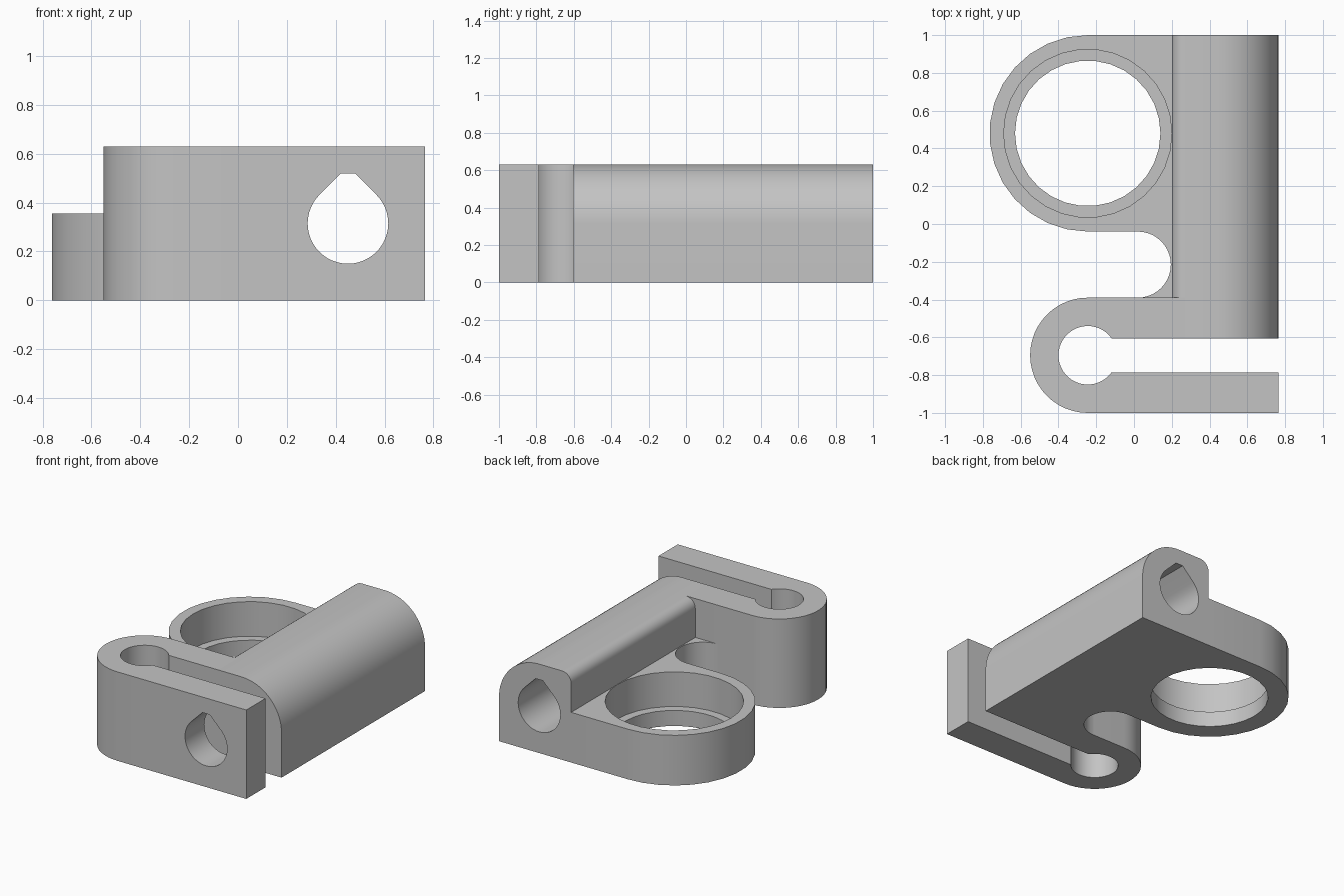
import bpy
import bmesh
from math import cos, sin, radians, sqrt
from mathutils import Matrix

cube = bpy.data.objects.get("Cube")
if cube:
    bpy.data.objects.remove(cube, do_unlink=True)

grey = bpy.data.materials.new("plain grey")
grey.use_nodes = True
colour = (0.55, 0.55, 0.55, 1)
grey.diffuse_color = colour
grey.node_tree.nodes["Principled BSDF"].inputs["Base Color"].default_value = colour


def arc(cx, cy, r, start, end, steps):
    """Points on an arc, angles in degrees."""
    angles = [radians(start + (end - start) * i / steps) for i in range(steps + 1)]
    return [(cx + r * cos(a), cy + r * sin(a)) for a in angles]


def circle(cx, cy, r, steps):
    return arc(cx, cy, r, 0, 360, steps)[:-1]


def prism(name, loops, low, high, along_y=False):
    """Extrude an outline with optional holes along z, or an xz profile along y."""
    curve = bpy.data.curves.new(name, 'CURVE')
    curve.dimensions = '2D'
    curve.fill_mode = 'BOTH'
    curve.extrude = (high - low) / 2
    for loop in loops:
        spline = curve.splines.new('POLY')
        spline.points.add(len(loop) - 1)
        for point, (u, v) in zip(spline.points, loop):
            point.co = (u, v, 0, 1)
        spline.use_cyclic_u = True
    temp = bpy.data.objects.new(name + " outline", curve)
    bpy.context.collection.objects.link(temp)
    graph = bpy.context.evaluated_depsgraph_get()
    mesh = bpy.data.meshes.new_from_object(temp.evaluated_get(graph))
    bpy.data.objects.remove(temp, do_unlink=True)
    middle = (low + high) / 2
    if along_y:
        mesh.transform(Matrix.Translation((0, middle, 0)) @ Matrix.Rotation(radians(90), 4, 'X'))
    else:
        mesh.transform(Matrix.Translation((0, 0, middle)))
    bm = bmesh.new()
    bm.from_mesh(mesh)
    bmesh.ops.remove_doubles(bm, verts=bm.verts, dist=0.0001)
    bmesh.ops.recalc_face_normals(bm, faces=bm.faces)
    bm.to_mesh(mesh)
    bm.free()
    mesh.materials.clear()
    mesh.materials.append(grey)
    obj = bpy.data.objects.new(name, mesh)
    bpy.context.collection.objects.link(obj)
    bpy.ops.object.select_all(action='DESELECT')
    obj.select_set(True)
    bpy.context.view_layer.objects.active = obj
    bpy.ops.object.shade_smooth_by_angle(angle=radians(30))
    return obj


TOP, PLATE_TOP = 0.63, 0.355
SIDE, END = 0.2, 0.765          # bar side faces in x
ROD_X, ROD_Z, ROD_R = 0.45, 0.315, 0.165
BACK_X = -0.245                 # centre line of ring and clamp bend

# Teardrop rod hole with a flat tip
tip = 0.52
half_tip = ROD_R * sqrt(2) - (tip - ROD_Z)
teardrop = arc(ROD_X, ROD_Z, ROD_R, 135, 405, 36)
teardrop += [(ROD_X + half_tip, tip), (ROD_X - half_tip, tip)]

# Rod bar, rounded on its outer top edge
bar = [(SIDE, 0), (END, 0)]
bar += arc(ROD_X, ROD_Z, END - ROD_X, 0, 90, 20)
bar += arc(SIDE + 0.07, TOP - 0.07, 0.07, 90, 180, 6)
prism("rod_bar", [bar, teardrop], -0.605, 1.0, along_y=True)

# Bearing plate with a round relief notch beside the clamp
ring_y = 0.48
plate = arc(BACK_X, ring_y, 0.52, 90, 270, 15)
plate += arc(0.02, -0.215, 0.175, 90, -90, 20)
plate += [(SIDE, -0.39), (SIDE, 1.0)]
prism("bearing_plate", [plate, circle(BACK_X, ring_y, 0.445, 30)], 0, PLATE_TOP)

# Lip under the bearing seat
prism("bearing_lip", [circle(BACK_X, ring_y, 0.445, 30), circle(BACK_X, ring_y, 0.385, 30)], 0, 0.11)

# Clamp bend: U-shaped wall around a keyhole slot
clamp_y, half_slot = -0.695, 0.09
clamp = [(SIDE, -1.0)]
clamp += arc(BACK_X, clamp_y, 0.305, 270, 90, 24)
clamp += [(SIDE + 0.07, -0.39), (SIDE + 0.07, clamp_y + half_slot)]
clamp += arc(BACK_X, clamp_y, 0.155, 35.5, 324.5, 36)
clamp += [(SIDE, clamp_y - half_slot)]
prism("clamp_bend", [clamp], 0, TOP)

# Front clamp jaw with the same rod hole
jaw = [(SIDE, 0), (END, 0), (END, TOP), (SIDE, TOP)]
prism("clamp_jaw", [jaw, teardrop], -1.0, clamp_y - half_slot, along_y=True)
